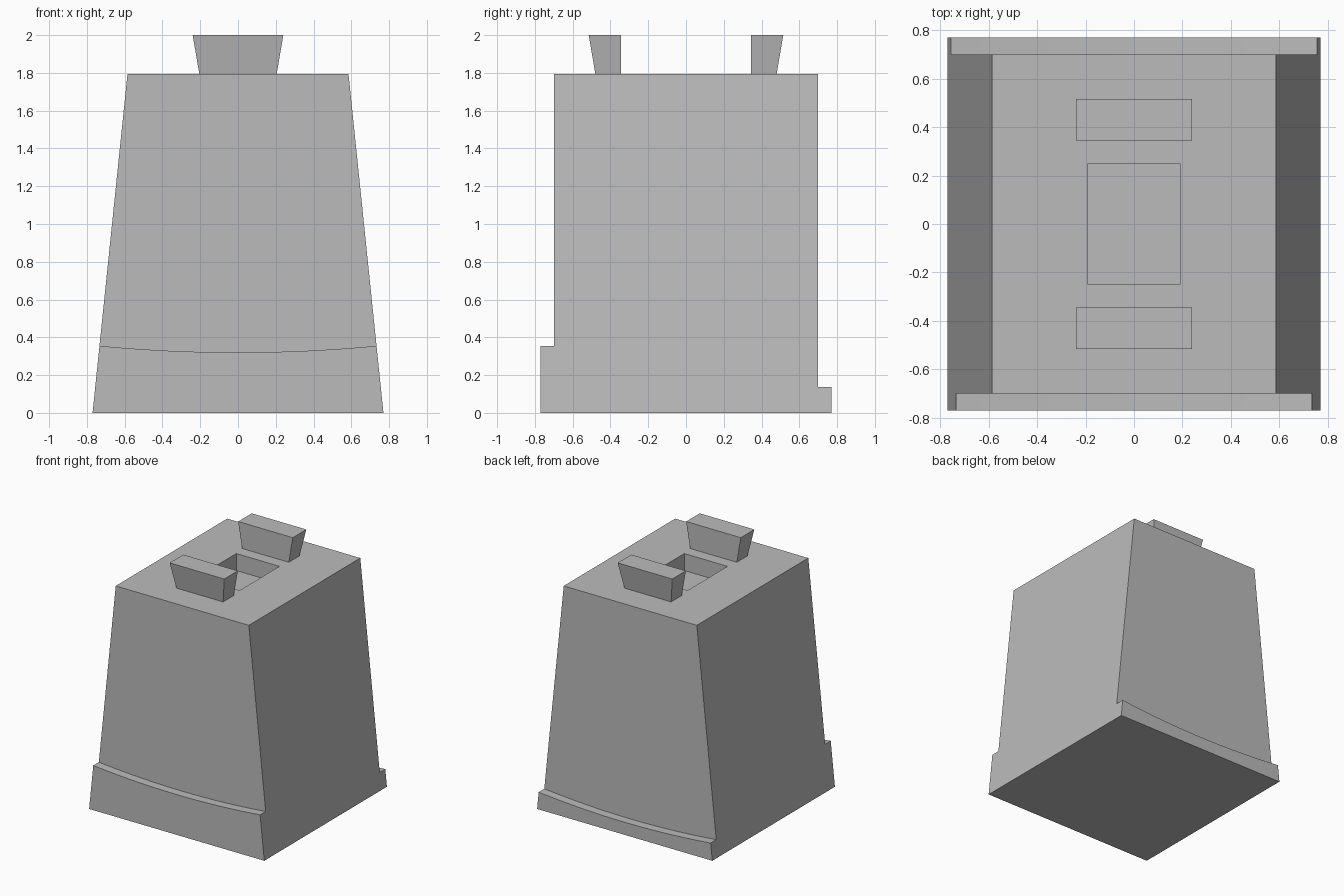
import bpy, bmesh

cube = bpy.data.objects.get("Cube")
if cube:
    bpy.data.objects.remove(cube, do_unlink=True)

grey = bpy.data.materials.new("plain grey")
grey.use_nodes = True
COLOUR = (0.5, 0.5, 0.5, 1)
grey.diffuse_color = COLOUR
grey.node_tree.nodes["Principled BSDF"].inputs["Base Color"].default_value = COLOUR


def loft(name, lower, upper):
    """Solid between two matching rings of points."""
    bm = bmesh.new()
    a = [bm.verts.new(p) for p in lower]
    b = [bm.verts.new(p) for p in upper]
    bm.faces.new(a)
    bm.faces.new(b)
    for i in range(len(a)):
        j = (i + 1) % len(a)
        bm.faces.new((a[i], a[j], b[j], b[i]))
    bmesh.ops.recalc_face_normals(bm, faces=bm.faces)
    mesh = bpy.data.meshes.new(name)
    bm.to_mesh(mesh)
    bm.free()
    mesh.materials.append(grey)
    obj = bpy.data.objects.new(name, mesh)
    bpy.context.collection.objects.link(obj)
    return obj


def rect(x, y0, y1, z):
    return [(-x, y0, z), (x, y0, z), (x, y1, z), (-x, y1, z)]


def cut(obj, cutter):
    cutter.hide_render = True
    mod = obj.modifiers.new("cut", "BOOLEAN")
    mod.operation = "DIFFERENCE"
    mod.solver = "EXACT"
    mod.object = cutter
    bpy.context.view_layer.objects.active = obj
    bpy.ops.object.modifier_apply(modifier=mod.name)
    bpy.data.objects.remove(cutter, do_unlink=True)


TOP = 1.795

# Tapered body
body = loft("body", rect(0.77, -0.77, 0.77, 0), rect(0.585, -0.77, 0.77, TOP))

# Front and back faces set back above a skirt with a sagging rim
STEPS = 20
for side, rim in ((-1, 0.32), (1, 0.10)):
    xs = [-0.9 + 1.8 * i / STEPS for i in range(STEPS + 1)]
    profile = [(x, rim + 0.065 * x * x) for x in xs] + [(0.9, 2.2), (-0.9, 2.2)]
    cut(body, loft("skirt_cutter",
                   [(x, side * 0.7, z) for x, z in profile],
                   [(x, side * 0.9, z) for x, z in profile]))

# Shallow rectangular pocket in the top
cut(body, loft("pocket_cutter", rect(0.19, -0.25, 0.25, TOP - 0.135),
               rect(0.19, -0.25, 0.25, 2.1)))

# Flared lugs on the top, upright on their inner faces
for name, side in (("front_lug", -1), ("back_lug", 1)):
    loft(name, rect(0.205, side * 0.345, side * 0.48, TOP),
         rect(0.24, side * 0.345, side * 0.515, 2.0))
